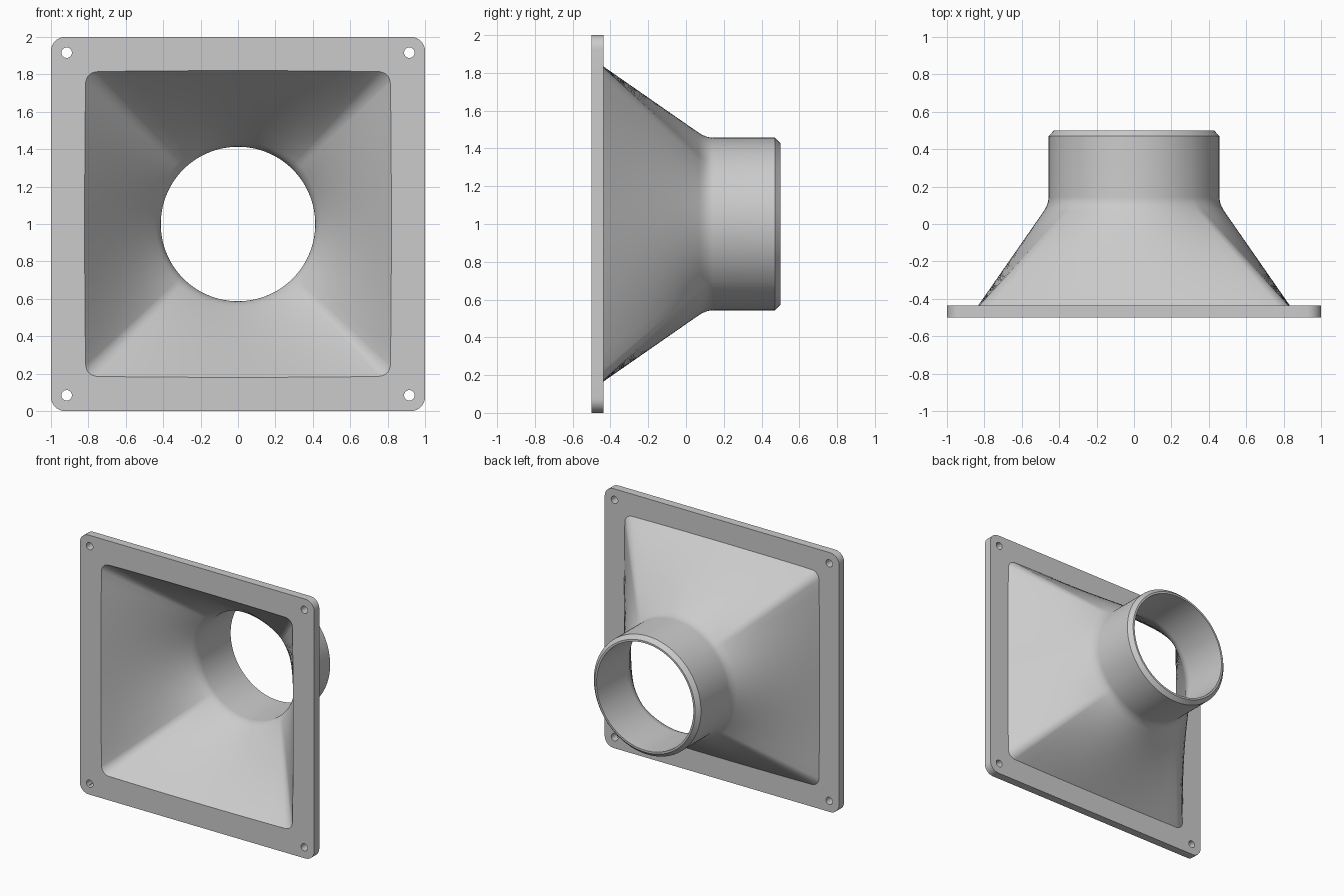
import bpy, bmesh
from math import sin, cos, pi, tan, atan2, hypot

if "Cube" in bpy.data.objects:
    bpy.data.objects.remove(bpy.data.objects["Cube"])

SIDE, ARC = 24, 8           # points per straight side and per rounded corner
FRONT, PLATE_BACK, END = -0.5, -0.437, 0.5


def rounded_square(half, r, bow=0.0):
    """Outline in x, z; bow swells the middle of each side slightly."""
    pts = []
    c = half - r
    reach = atan2(c, half)
    for q in range(4):
        quarter = []
        for i in range(SIDE):
            t = tan(-reach + 2 * reach * i / SIDE)
            quarter.append((half + bow * (1 - t * t), half * t))
        for i in range(ARC):
            a = pi / 2 * i / ARC
            quarter.append((c + r * cos(a), c + r * sin(a)))
        ca, sa = cos(q * pi / 2), sin(q * pi / 2)
        pts += [(x * ca - z * sa, x * sa + z * ca) for x, z in quarter]
    return pts


def circle_like(square, radius):
    return [(x * radius / hypot(x, z), z * radius / hypot(x, z)) for x, z in square]


def taper(square, radius, y0, y1, soft=0.04):
    """Loops from the square at y0 to the circle at y1, eased into the tube."""
    circ = circle_like(square, radius)
    w1 = 1 - soft / (y1 - y0)
    steps = [(w1 * i / 8, y0 + (y1 - y0) * w1 * i / 8) for i in range(9)]
    for i in range(1, 7):
        t = i / 6
        w = (1 - t) ** 2 * w1 + 2 * t * (1 - t) + t * t
        steps.append((w, y1 - soft * (1 - t) ** 2 + soft * t * t))
    return [([(a + (c - a) * w, b + (d - b) * w)
              for (a, b), (c, d) in zip(square, circ)], y) for w, y in steps]


# Closed ring of sections: inside of hood, tube end, outside of hood, flange
inner = rounded_square(0.814, 0.06, 0.006)
outer = rounded_square(0.828, 0.06, 0.006)
rim = rounded_square(1.0, 0.075)
sections = taper(inner, 0.413, FRONT, 0.10)
sections += [(circle_like(inner, 0.413), END),
             (circle_like(outer, 0.428), END),
             (circle_like(outer, 0.457), END - 0.03)]
sections += reversed(taper(outer, 0.457, PLATE_BACK, 0.105))
sections += [(rim, PLATE_BACK), (rim, FRONT)]

bm = bmesh.new()
loops = [[bm.verts.new((x, y, z + 1)) for x, z in pts] for pts, y in sections]
n = len(rim)
for k, a in enumerate(loops):
    b = loops[(k + 1) % len(loops)]
    for i in range(n):
        j = (i + 1) % n
        bm.faces.new((a[i], a[j], b[j], b[i]))
bmesh.ops.recalc_face_normals(bm, faces=bm.faces)
mesh = bpy.data.meshes.new("duct_adapter")
bm.to_mesh(mesh)
bm.free()
adapter = bpy.data.objects.new("duct_adapter", mesh)
bpy.context.collection.objects.link(adapter)

# Light grey material
grey = bpy.data.materials.new("light_grey")
grey.use_nodes = True
colour = (0.6, 0.6, 0.6, 1)
grey.diffuse_color = colour
grey.node_tree.nodes["Principled BSDF"].inputs["Base Color"].default_value = colour
mesh.materials.append(grey)

# Screw holes through the flange corners
bpy.ops.object.select_all(action='DESELECT')
cutters = []
for sx in (-1, 1):
    for sz in (-1, 1):
        bpy.ops.mesh.primitive_cylinder_add(
            vertices=32, radius=0.028, depth=0.3, rotation=(pi / 2, 0, 0),
            location=(sx * 0.916, PLATE_BACK, 1 + sz * 0.916))
        cutter = bpy.context.object
        cutter.name = "screw_hole_cutter"
        cutter.hide_render = True
        cutter.data.materials.append(grey)
        cutters.append(cutter)
        mod = adapter.modifiers.new("screw_hole", 'BOOLEAN')
        mod.operation, mod.solver, mod.object = 'DIFFERENCE', 'EXACT', cutter

bpy.ops.object.select_all(action='DESELECT')
adapter.select_set(True)
bpy.context.view_layer.objects.active = adapter
for mod in list(adapter.modifiers):
    bpy.ops.object.modifier_apply(modifier=mod.name)
for cutter in cutters:
    bpy.data.objects.remove(cutter)
bpy.ops.object.shade_smooth_by_angle(angle=pi / 6)
